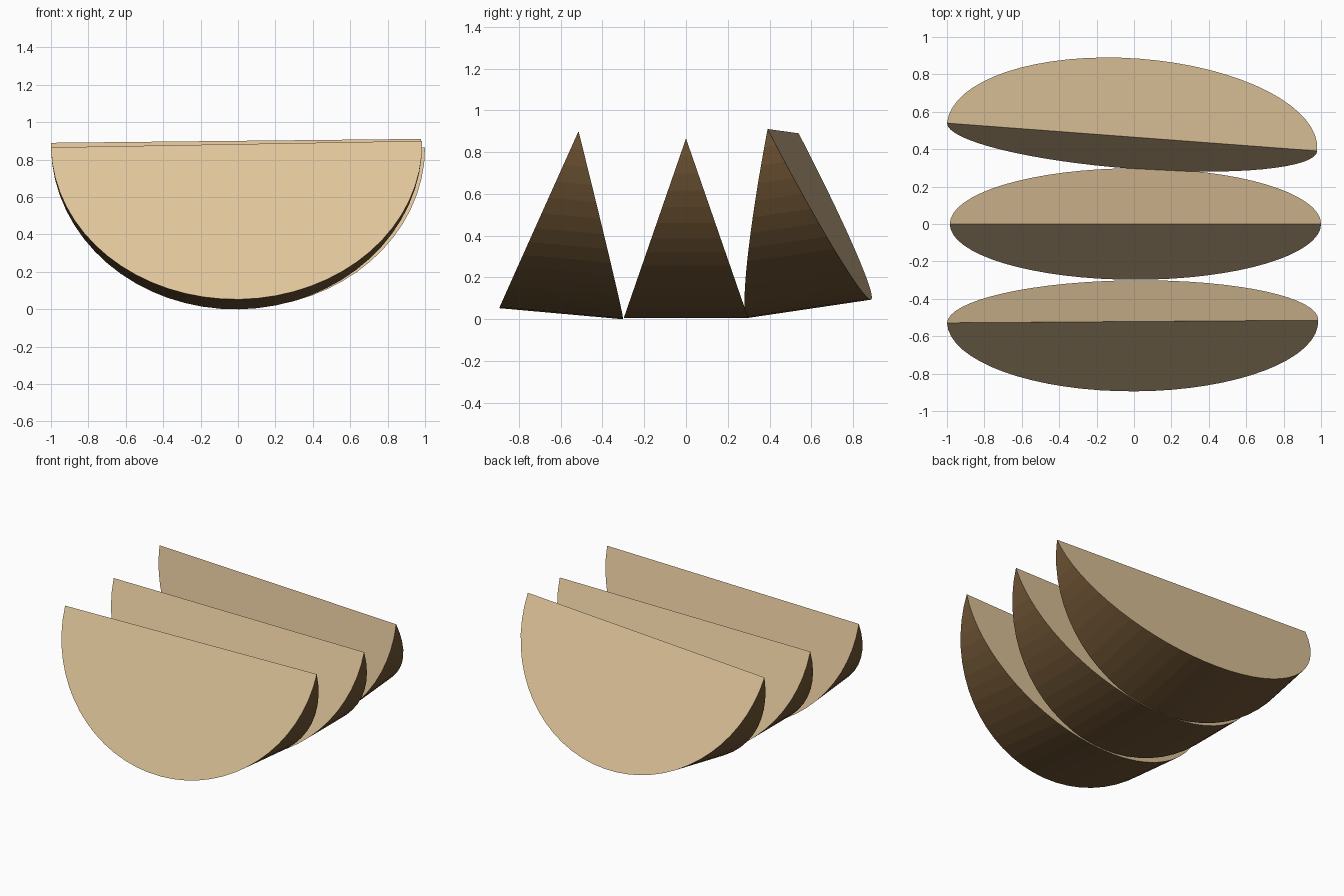
import bpy, bmesh, math
from mathutils import Matrix, Euler

if "Cube" in bpy.data.objects:
    bpy.data.objects.remove(bpy.data.objects["Cube"])

HALF_LENGTH, DEPTH, HALF_WIDTH, SEGMENTS = 0.9925, 0.86, 0.298, 32


def material(name, color):
    mat = bpy.data.materials.new(name)
    mat.diffuse_color = (*color, 1)
    mat.use_nodes = True
    mat.node_tree.nodes["Principled BSDF"].inputs["Base Color"].default_value = mat.diffuse_color
    return mat


tan = material("tan", (0.74, 0.556, 0.325))
brown = material("dark brown", (0.165, 0.093, 0.036))


def wedge(name, ridge_centre, angles):
    """Half-round wedge: two flat sides meet at the top ridge, curved rim below."""
    bm = bmesh.new()
    sides = []
    left = bm.verts.new((-HALF_LENGTH, 0, 0))
    right = bm.verts.new((HALF_LENGTH, 0, 0))
    for side in (-1, 1):
        arc = [left]
        for i in range(1, SEGMENTS):
            t = math.pi * i / SEGMENTS
            arc.append(bm.verts.new((-HALF_LENGTH * math.cos(t),
                                     side * HALF_WIDTH * math.sin(t),
                                     -DEPTH * math.sin(t))))
        sides.append(arc + [right])
    # flat sides
    for arc in sides:
        bm.faces.new(arc).material_index = 0
    # faceted rim, closing to a point at both ends
    front, back = sides
    for i in range(SEGMENTS):
        loop = [front[i], front[i + 1], back[i + 1], back[i]]
        bm.faces.new(list(dict.fromkeys(loop))).material_index = 1
    bmesh.ops.recalc_face_normals(bm, faces=bm.faces)
    rotation = Euler([math.radians(a) for a in angles], 'XYZ').to_matrix().to_4x4()
    bm.transform(Matrix.Translation(ridge_centre) @ rotation)
    mesh = bpy.data.meshes.new(name)
    bm.to_mesh(mesh)
    bm.free()
    mesh.materials.append(tan)
    mesh.materials.append(brown)
    obj = bpy.data.objects.new(name, mesh)
    bpy.context.collection.objects.link(obj)


# three wedges in a row, the outer two leaning inwards
wedge("front_wedge", (-0.0075, -0.5215, 0.8825), (-5.1, -1.0, 0.4))
wedge("middle_wedge", (0.0075, 0, 0.865), (0, 0, 0))
wedge("back_wedge", (-0.01, 0.465, 0.90), (8.4, -0.6, -4.3))
